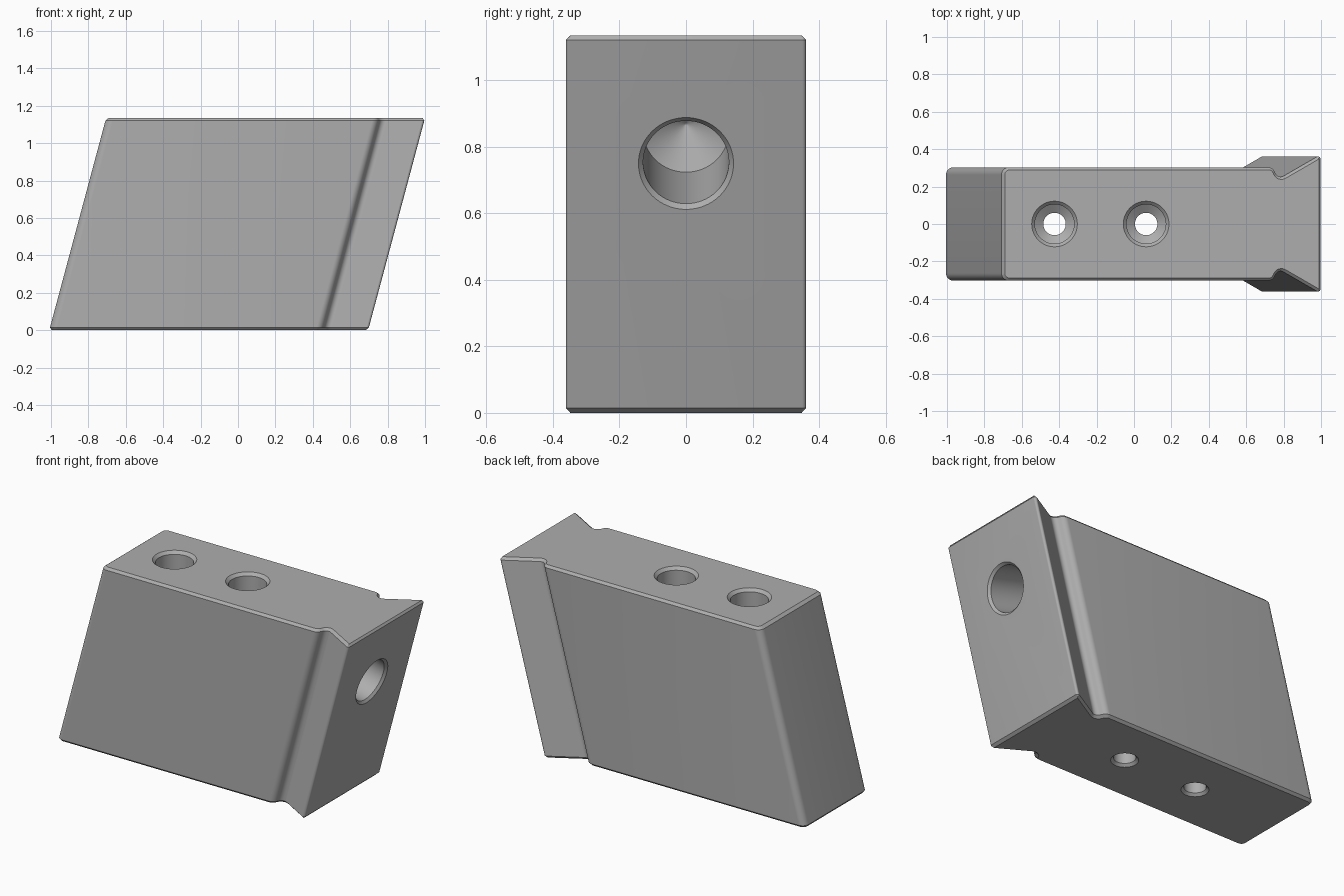
import bpy, bmesh, math
from mathutils import Vector, Matrix

cube = bpy.data.objects.get("Cube")
if cube:
    bpy.data.objects.remove(cube, do_unlink=True)

HEIGHT = 1.135
TILT = math.radians(15)
CHAMFER = 0.014

grey = bpy.data.materials.new("plain_grey")
grey.use_nodes = True
grey.diffuse_color = (0.42, 0.42, 0.42, 1)
grey.node_tree.nodes["Principled BSDF"].inputs["Base Color"].default_value = (0.42, 0.42, 0.42, 1)


def make_object(name, bm):
    bmesh.ops.recalc_face_normals(bm, faces=bm.faces)
    mesh = bpy.data.meshes.new(name)
    bm.to_mesh(mesh)
    bm.free()
    mesh.materials.append(grey)
    obj = bpy.data.objects.new(name, mesh)
    bpy.context.collection.objects.link(obj)
    return obj


def rounded(corners, steps=8):
    """Replace each (x, y, radius) corner of a closed outline by an arc."""
    points = []
    for i, (x, y, radius) in enumerate(corners):
        p = Vector((x, y))
        a = (Vector(corners[i - 1][:2]) - p).normalized()
        b = (Vector(corners[(i + 1) % len(corners)][:2]) - p).normalized()
        half = a.angle(b) / 2
        centre = p + (a + b).normalized() * radius / math.sin(half)
        start = p + a * radius / math.tan(half) - centre
        end = p + b * radius / math.tan(half) - centre
        sweep = math.pi - 2 * half
        for k in range(steps + 1):
            t = k / steps
            points.append(centre + (start * math.sin((1 - t) * sweep)
                                    + end * math.sin(t * sweep)) / math.sin(sweep))
    return points


def lathe(name, profile, matrix, segments=64):
    """Closed cutter turned around its local z from (radius, z) rings."""
    bm = bmesh.new()
    rings = []
    for radius, z in profile:
        rings.append([bm.verts.new((radius * math.cos(math.tau * k / segments),
                                    radius * math.sin(math.tau * k / segments), z))
                      for k in range(segments)])
    for low, high in zip(rings, rings[1:]):
        for k in range(segments):
            n = (k + 1) % segments
            bm.faces.new((low[k], low[n], high[n], high[k]))
    bm.faces.new(rings[0])
    bm.faces.new(rings[-1])
    bm.transform(matrix)
    obj = make_object(name, bm)
    obj.hide_render = True
    return obj


# Block: dovetail outline, extruded, rims chamfered, then leaned over
side = [(-0.705, 0.303, 0.04), (0.745, 0.303, 0.04),
        (0.775, 0.24, 0.03), (1.0, 0.37, 0.012)]
outline = rounded(side + [(x, -y, r) for x, y, r in reversed(side)])
bm = bmesh.new()
base = bm.faces.new([bm.verts.new((p.x, p.y, 0)) for p in outline])
top = bmesh.ops.extrude_face_region(bm, geom=[base], use_keep_orig=True)
bmesh.ops.translate(bm, vec=(0, 0, HEIGHT),
                    verts=[v for v in top["geom"] if isinstance(v, bmesh.types.BMVert)])
bmesh.ops.recalc_face_normals(bm, faces=bm.faces)
rims = [e for e in bm.edges if abs(e.verts[0].co.z - e.verts[1].co.z) < 1e-5]
bmesh.ops.bevel(bm, geom=rims, offset=CHAMFER, segments=1, affect='EDGES')
for v in bm.verts:
    v.co.x += (v.co.z - HEIGHT) * math.tan(TILT)
block = make_object("dovetail_block", bm)

# Two vertical stepped screw holes
screw = [(0.075, -0.015), (0.075, 0), (0.06, 0.015), (0.06, 0.42), (0.105, 0.45),
         (0.105, HEIGHT - 0.017), (0.122, HEIGHT), (0.122, HEIGHT + 0.02)]
cutters = [lathe("screw_hole_cutter", screw, Matrix.Translation((x, 0, 0)))
           for x in (-0.425, 0.065)]

# Blind hole square to the leaning end face, with a drill-point bottom
bore = [(0.143, -0.02), (0.143, 0), (0.129, 0.014), (0.129, 0.38), (0.002, 0.455)]
z = 0.75
face_x = 1.0 - (HEIGHT - z) * math.tan(TILT)
inward = Vector((-math.cos(TILT), 0, math.sin(TILT)))
cutters.append(lathe("end_hole_cutter", bore, Matrix.Translation((face_x, 0, z))
                     @ inward.to_track_quat('Z', 'Y').to_matrix().to_4x4()))

bpy.ops.object.select_all(action='DESELECT')
bpy.context.view_layer.objects.active = block
block.select_set(True)
for cutter in cutters:
    cut = block.modifiers.new("hole", 'BOOLEAN')
    cut.operation = 'DIFFERENCE'
    cut.solver = 'EXACT'
    cut.object = cutter
    bpy.ops.object.modifier_apply(modifier=cut.name)
    bpy.data.objects.remove(cutter, do_unlink=True)
bpy.ops.object.shade_smooth_by_angle(angle=math.radians(25))
